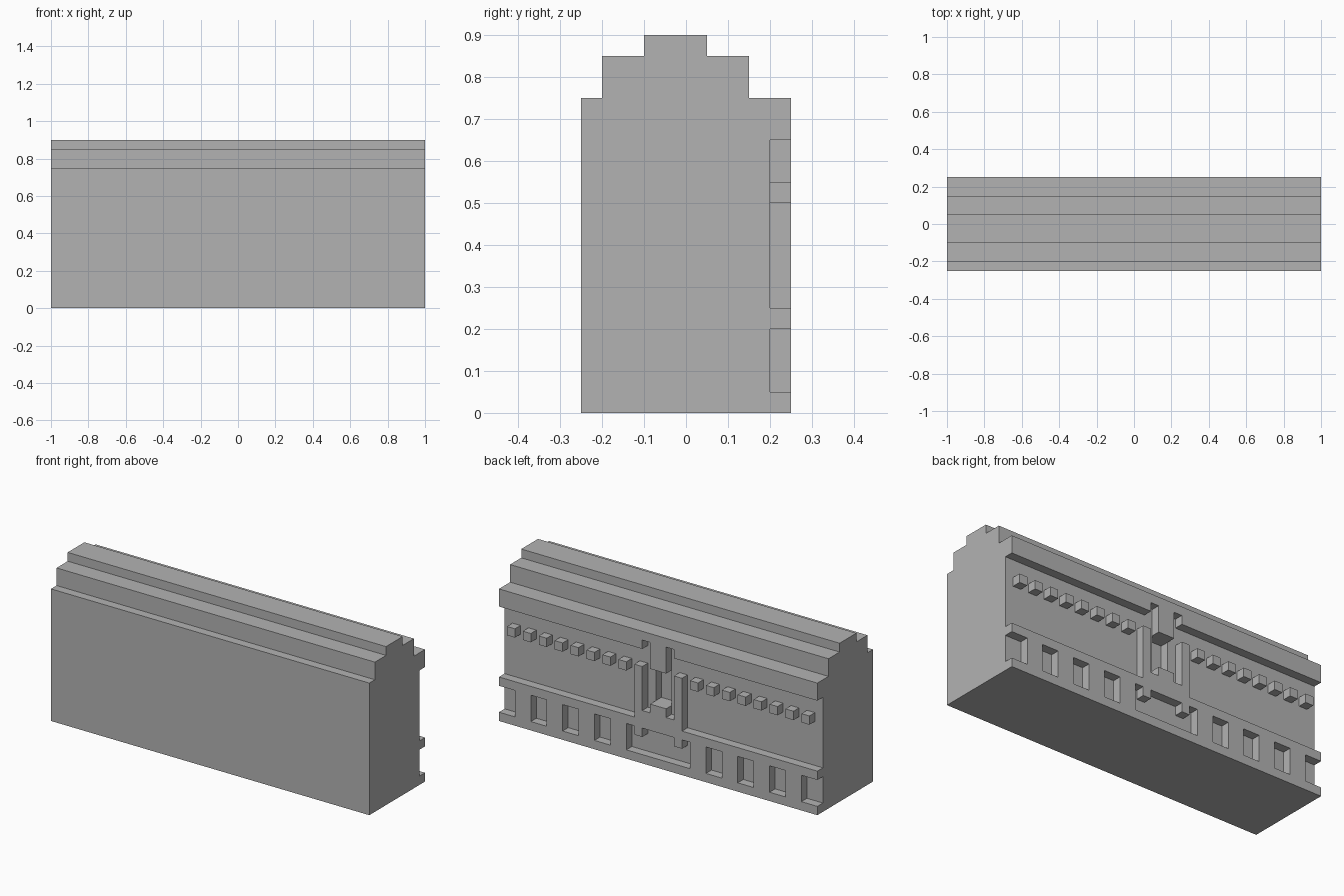
import bpy, bmesh
from mathutils import Vector

U = 0.05  # block size

cube = bpy.data.objects.get("Cube")
if cube:
    bpy.data.objects.remove(cube, do_unlink=True)

stone = bpy.data.materials.new("grey_stone")
stone.use_nodes = True
GREY = (0.45, 0.45, 0.45, 1)
stone.diffuse_color = GREY
stone.node_tree.nodes["Principled BSDF"].inputs["Base Color"].default_value = GREY


def finish(name, bm):
    bmesh.ops.recalc_face_normals(bm, faces=bm.faces)
    mesh = bpy.data.meshes.new(name)
    bm.to_mesh(mesh)
    bm.free()
    mesh.materials.append(stone)
    obj = bpy.data.objects.new(name, mesh)
    bpy.context.scene.collection.objects.link(obj)
    return obj


def blocks(name, spans, z0, z1, y0=4, y1=5, mirror=False):
    """Boxes in block units, one per (x0, x1) span, optionally on both sides."""
    bm = bmesh.new()
    spans = list(spans)
    if mirror:
        spans += [(-b, -a) for a, b in spans]
    for x0, x1 in spans:
        verts = bmesh.ops.create_cube(bm, size=1)["verts"]
        size = Vector((x1 - x0, y1 - y0, z1 - z0))
        mid = Vector((x0 + x1, y0 + y1, z0 + z1)) / 2
        for v in verts:
            v.co = Vector(a * b for a, b in zip(v.co, size)) * U + mid * U
    return finish(name, bm)


# Stepped main body, extruded from its end profile
profile = [(-5, 0), (-5, 15), (-4, 15), (-4, 17), (-2, 17), (-2, 18),
           (1, 18), (1, 17), (3, 17), (3, 15), (4, 15), (4, 0)]
bm = bmesh.new()
end = bm.faces.new([bm.verts.new((-20 * U, y * U, z * U)) for y, z in profile])
side = bmesh.ops.extrude_face_region(bm, geom=[end])["geom"]
bmesh.ops.translate(bm, vec=(40 * U, 0, 0),
                    verts=[g for g in side if isinstance(g, bmesh.types.BMVert)])
body = finish("main_body", bm)

# Deep central window cut into the back wall
cutter = blocks("window_cutter", [(-1, 1)], 7, 11, 3, 6)
cutter.hide_render = True
cutter.hide_viewport = True
cut = body.modifiers.new("central_window", "BOOLEAN")
cut.operation = "DIFFERENCE"
cut.solver = "EXACT"
cut.object = cutter

# Ground floor: plinth, piers between openings, ledge
blocks("plinth", [(-20, 20)], 0, 1)
blocks("window_pier", [(x, x + 2) for x in range(4, 20, 4)], 1, 4, mirror=True)
blocks("ledge", [(-20, 20)], 4, 5)

# Row of small blocks along the upper wall
blocks("dentil", [(x, x + 1) for x in range(4, 20, 2)], 10, 11, mirror=True)

# Cornice with two small notches over the central bay
blocks("cornice_upper", [(-20, 20)], 14, 15)
blocks("cornice_lower", [(2, 20)], 13, 14, mirror=True)

# Central bay: balcony, brackets, pillars, keystone and sill
blocks("balcony", [(-3, 3)], 5, 6)
blocks("balcony_bracket", [(2, 3)], 3, 4, mirror=True)
blocks("bay_pillar", [(2, 3)], 6, 11, mirror=True)
blocks("keystone", [(-1, 1)], 11, 14)
blocks("window_sill", [(-1, 1)], 6, 7)
